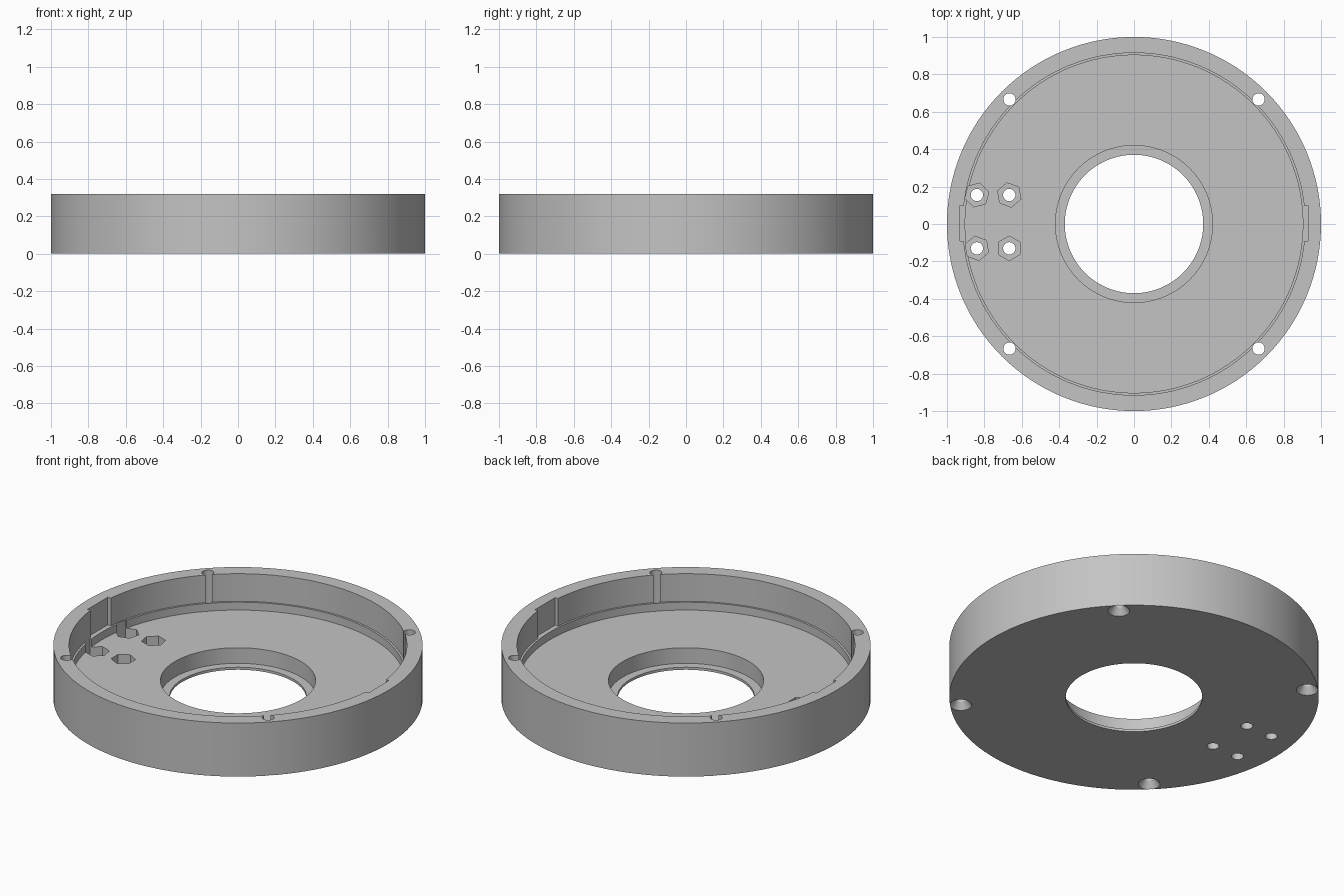
import bpy, bmesh, math
from mathutils import Matrix

if "Cube" in bpy.data.objects:
    bpy.data.objects.remove(bpy.data.objects["Cube"], do_unlink=True)

HEIGHT, FLOOR, LEDGE = 0.32, 0.108, 0.155
SIDES = 128

grey = bpy.data.materials.new("plain grey")
grey.use_nodes = True
colour = (0.55, 0.55, 0.55, 1)
grey.diffuse_color = colour
grey.node_tree.nodes["Principled BSDF"].inputs["Base Color"].default_value = colour


def new_object(name, bm):
    bmesh.ops.recalc_face_normals(bm, faces=bm.faces)
    mesh = bpy.data.meshes.new(name)
    bm.to_mesh(mesh)
    bm.free()
    mesh.materials.append(grey)
    obj = bpy.data.objects.new(name, mesh)
    bpy.context.collection.objects.link(obj)
    return obj


def lathe(name, profile):
    """Turn a closed (radius, z) profile around the z axis."""
    bm = bmesh.new()
    rings = []
    for i in range(SIDES):
        a = math.tau * i / SIDES
        rings.append([bm.verts.new((r * math.cos(a), r * math.sin(a), z)) for r, z in profile])
    n = len(profile)
    for i in range(SIDES):
        here, there = rings[i], rings[(i + 1) % SIDES]
        for j in range(n):
            k = (j + 1) % n
            bm.faces.new((here[j], there[j], there[k], here[k]))
    return new_object(name, bm)


def cut(target, cutter):
    mod = target.modifiers.new("cut", 'BOOLEAN')
    mod.operation = 'DIFFERENCE'
    mod.solver = 'EXACT'
    mod.object = cutter
    bpy.context.view_layer.objects.active = target
    bpy.ops.object.modifier_apply(modifier=mod.name)
    bpy.data.objects.remove(cutter, do_unlink=True)


def cut_round(target, x, y, z0, z1, r0, r1, sides=24, turn=0):
    bm = bmesh.new()
    place = Matrix.Translation((x, y, (z0 + z1) / 2)) @ Matrix.Rotation(math.radians(turn), 4, 'Z')
    bmesh.ops.create_cone(bm, cap_ends=True, segments=sides, radius1=r0, radius2=r1,
                          depth=z1 - z0, matrix=place)
    cut(target, new_object("cutter", bm))


def cut_box(target, x, y, z, sx, sy, sz):
    bm = bmesh.new()
    bmesh.ops.create_cube(bm, size=1, matrix=Matrix.Translation((x, y, z)) @ Matrix.Diagonal((sx, sy, sz, 1)))
    cut(target, new_object("cutter", bm))


# Dished ring: outer wall, stepped inner wall, floor, stepped centre hole
housing = lathe("round_housing", [
    (1, 0), (1, HEIGHT), (0.915, HEIGHT), (0.915, LEDGE), (0.903, LEDGE), (0.903, FLOOR),
    (0.42, FLOOR), (0.42, 0.015), (0.37, 0.015), (0.37, 0)])

# Slots in the inner wall, left and right
for side in (-1, 1):
    cut_box(housing, side * 0.88, 0.003, LEDGE + 0.15, 0.1, 0.19, 0.3)

# Countersunk screw holes through the rim
for sx in (-1, 1):
    for sy in (-1, 1):
        x, y = sx * 0.666, sy * 0.666
        cut_round(housing, x, y, -0.1, 0.5, 0.033, 0.033)
        cut_round(housing, x, y, -0.02, 0.04, 0.073, 0.032)

# Hexagonal nut pockets with through holes
for x, y, turn in ((-0.84, 0.155, 45), (-0.667, 0.155, 10), (-0.84, -0.13, 10), (-0.667, -0.13, 0)):
    cut_round(housing, x, y, 0.05, LEDGE, 0.066, 0.066, sides=6, turn=turn)
    cut_round(housing, x, y, -0.1, 0.1, 0.033, 0.033)

# Smooth round walls, sharp corners
bpy.ops.object.select_all(action='DESELECT')
housing.select_set(True)
bpy.context.view_layer.objects.active = housing
bpy.ops.object.shade_smooth_by_angle(angle=math.radians(30))
